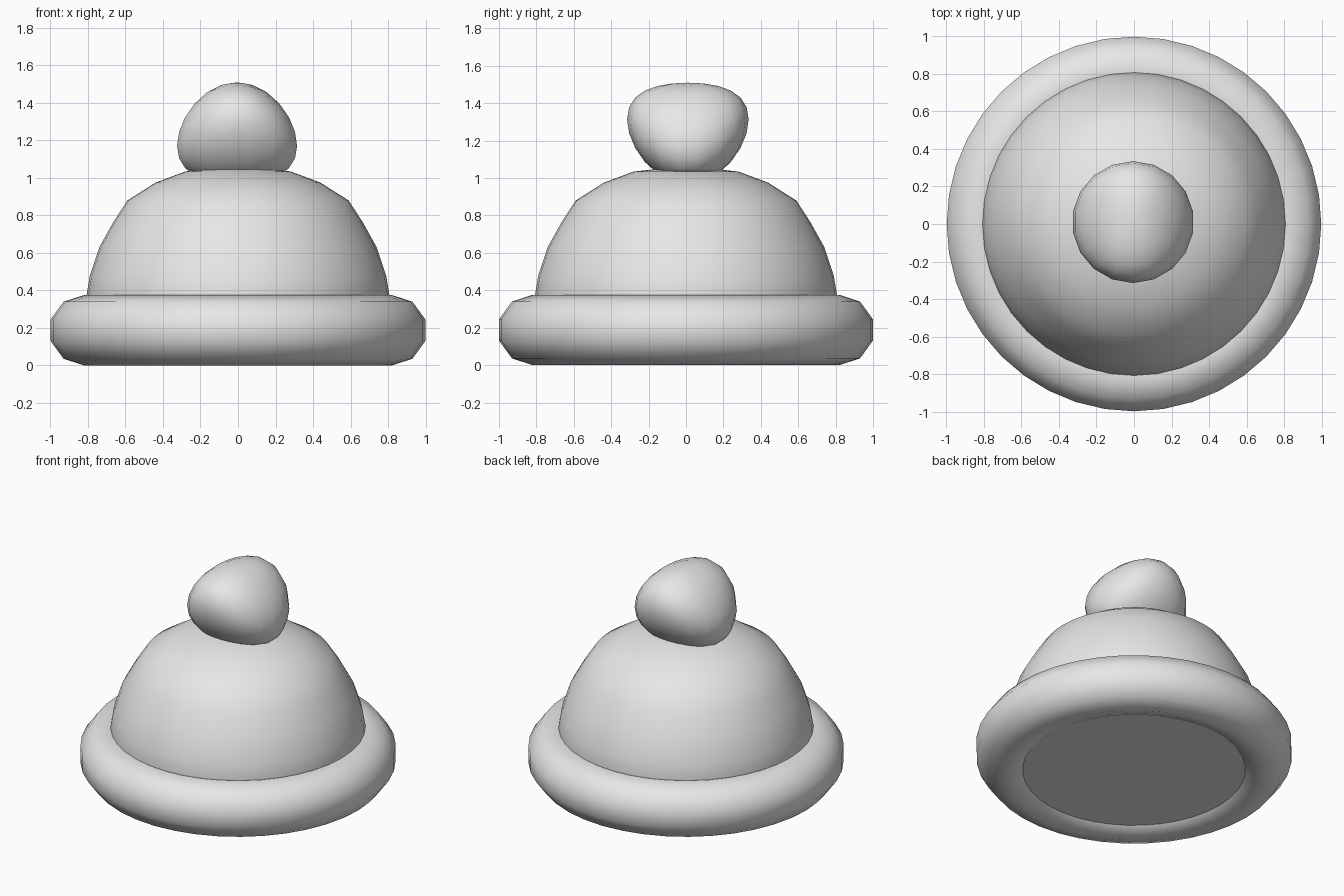
import bpy, bmesh, math
from mathutils import Vector

cube = bpy.data.objects.get("Cube")
if cube:
    bpy.data.objects.remove(cube, do_unlink=True)

# Single plain colour
grey = bpy.data.materials.new("light_grey")
grey.use_nodes = True
COLOR = (0.8, 0.8, 0.8, 1)
grey.diffuse_color = COLOR
grey.node_tree.nodes["Principled BSDF"].inputs["Base Color"].default_value = COLOR


def finish(name, bm, angle):
    """Turn a bmesh into a smooth-shaded object."""
    bmesh.ops.remove_doubles(bm, verts=bm.verts, dist=0.0005)
    bmesh.ops.recalc_face_normals(bm, faces=bm.faces)
    mesh = bpy.data.meshes.new(name)
    bm.to_mesh(mesh)
    bm.free()
    obj = bpy.data.objects.new(name, mesh)
    bpy.context.collection.objects.link(obj)
    mesh.materials.append(grey)
    bpy.ops.object.select_all(action="DESELECT")
    obj.select_set(True)
    bpy.context.view_layer.objects.active = obj
    bpy.ops.object.shade_smooth_by_angle(angle=math.radians(angle))
    return obj


def lathe(name, profile, steps, angle, closed=False):
    """Spin a (radius, height) profile around the z axis."""
    bm = bmesh.new()
    verts = [bm.verts.new((0, -r, z)) for r, z in profile]
    edges = [bm.edges.new(pair) for pair in zip(verts, verts[1:])]
    if closed:
        edges.append(bm.edges.new((verts[-1], verts[0])))
    bmesh.ops.spin(bm, geom=verts + edges, cent=(0, 0, 0), axis=(0, 0, 1),
                   angle=math.tau, steps=steps, use_merge=True)
    return finish(name, bm, angle)


# Rolled brim: ten-sided ring section
SIDES = 10
ring = [(0.82 + 0.188 * math.cos(math.tau * (i + 0.5) / SIDES),
         0.188 + 0.188 * math.sin(math.tau * (i + 0.5) / SIDES))
        for i in range(SIDES)]
lathe("brim", ring, 40, 60, closed=True)

# Domed crown with a flat closed underside
crown = [(0, 0.04), (0.76, 0.04), (0.81, 0.36), (0.79, 0.48), (0.74, 0.63),
         (0.665, 0.765), (0.59, 0.88), (0.44, 0.975), (0.28, 1.035),
         (0.14, 1.05), (0, 1.055)]
lathe("crown", crown, 40, 45)

# Pompom: ball bent into a saddle, ends up along y and down along x
bm = bmesh.new()
bmesh.ops.create_uvsphere(bm, u_segments=18, v_segments=12, radius=1)
for v in bm.verts:
    x, y, z = v.co.x * 0.325, v.co.y * 0.325, v.co.z * 0.27
    v.co = Vector((x - 0.005, y + 0.01, 1.24 + z + 0.7 * (y * y - x * x)))
finish("pompom", bm, 60)
